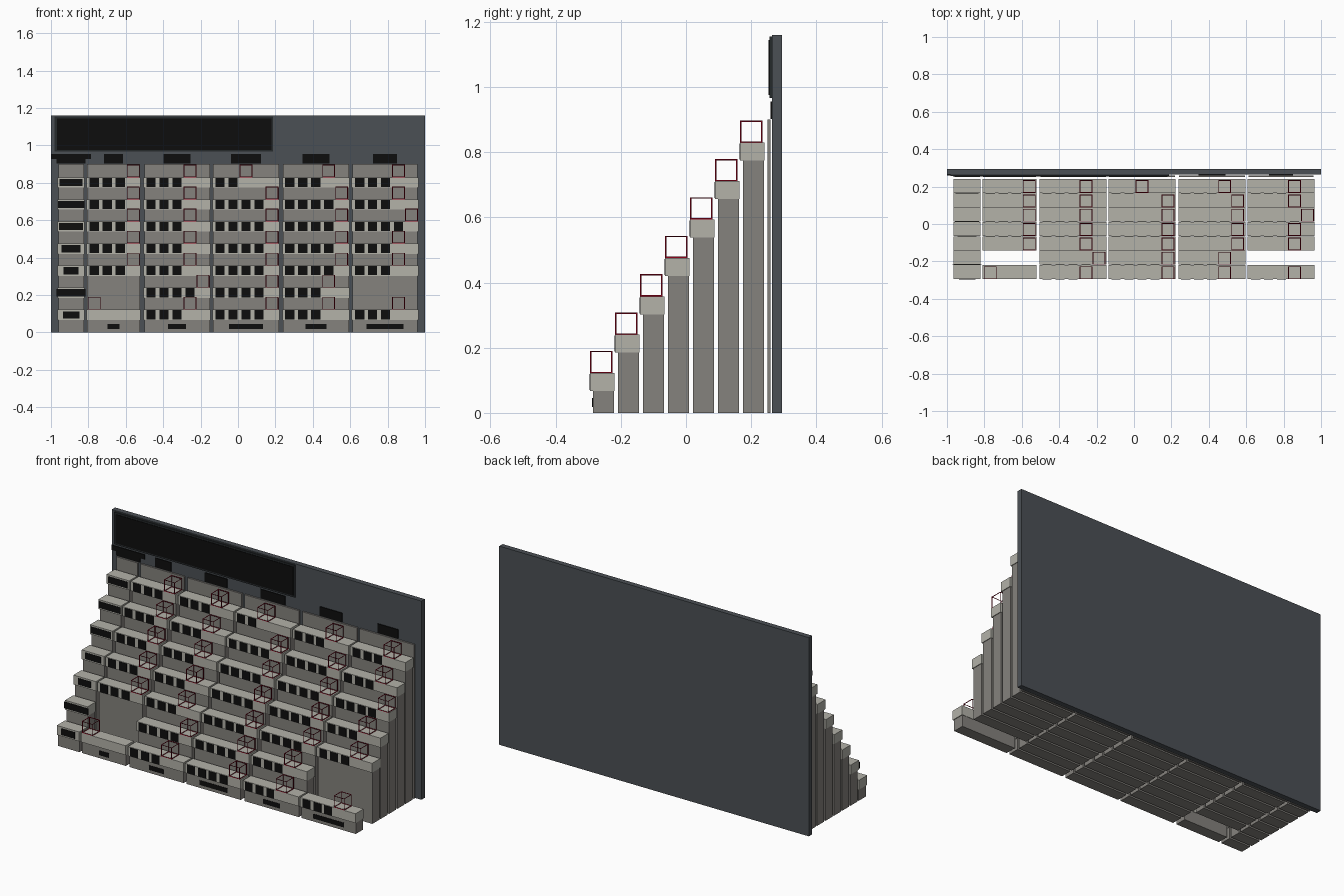
import bpy
import bmesh
from mathutils import Matrix, Vector

cube = bpy.data.objects.get("Cube")
if cube:
    bpy.data.objects.remove(cube, do_unlink=True)


def material(name, hex_code):
    rgb = [int(hex_code[i:i + 2], 16) / 255 for i in (0, 2, 4)]
    lin = [c / 12.92 if c < 0.04045 else ((c + 0.055) / 1.055) ** 2.4 for c in rgb]
    m = bpy.data.materials.new(name)
    m.use_nodes = True
    m.diffuse_color = (*lin, 1)
    m.node_tree.nodes["Principled BSDF"].inputs["Base Color"].default_value = (*lin, 1)
    return m


STONE = material("pale stone", "B3B2A9")
GREY = material("warm grey", "85827D")
SLATE = material("slate board", "4B5055")
FRAME = material("dark frame", "25292B")
BLACK = material("black", "0D0D0D")
RED = material("dark red", "850018")


def boxes(name, mat, extents):
    """One object made of boxes, each given as (x0, x1, y0, y1, z0, z1)."""
    bm = bmesh.new()
    for x0, x1, y0, y1, z0, z1 in extents:
        centre = Vector((x0 + x1, y0 + y1, z0 + z1)) / 2
        size = (x1 - x0, y1 - y0, z1 - z0)
        bmesh.ops.create_cube(bm, size=1, matrix=Matrix.Translation(centre) @ Matrix.Diagonal((*size, 1)))
    mesh = bpy.data.meshes.new(name)
    bm.to_mesh(mesh)
    bm.free()
    mesh.materials.append(mat)
    obj = bpy.data.objects.new(name, mesh)
    bpy.context.collection.objects.link(obj)
    return obj


# Layout: rows step back and up, each column holds slots in a line
ROW_DY, ROW_DZ, SLOT, CUBE = 0.0767, 0.1178, 0.0695, 0.068
BOARD_Y = 0.264

# Column: x range, first slot, marker slot in each row from the front (None = no step)
COLUMNS = [
    (-0.81, -0.52, -0.768, (0, None, 3, 3, 3, 3, 3)),
    (-0.505, -0.147, -0.465, (3, 4, 3, 3, 3, 3, 3)),
    (-0.137, 0.222, -0.096, (4, 4, 4, 4, 4, 4, 2)),
    (0.237, 0.597, 0.276, (3, 3, 4, 4, 4, 4, 3)),
    (0.607, 0.965, 0.65, (3, None, 3, 3, 4, 3, 3)),
]
END_X = (-0.965, -0.82)
END_LABELS = (0.088, 0.155, 0.08, 0.102, 0.128, 0.142, 0.122)
BASE_LABELS = (0.064, 0.096, 0.182, 0.11, 0.198)
BOARD_LABELS = (0.102, 0.144, 0.16, 0.144, 0.13)


def row_origin(r):
    """Front y and cap bottom z of a row."""
    return -0.294 + r * ROW_DY, 0.067 + r * ROW_DZ


def steps(name, x0, x1, rows):
    """Risers and caps of one column, with its back panel."""
    risers, caps = [], []
    for r in rows:
        y, z = row_origin(r)
        risers.append((x0 + 0.004, x1 - 0.004, y + 0.008, y + 0.073, 0, z))
        caps.append((x0, x1, y, y + 0.075, z, z + 0.055))
    risers.append((x0 + 0.004, x1 - 0.004, 0.25, 0.26, 0, 0.9))
    boxes(name + "_risers", GREY, risers)
    boxes(name + "_caps", STONE, caps)


def plate(cx, width, y, z0, z1, depth=0.002):
    return (cx - width / 2, cx + width / 2, y - depth, y, z0, z1)


# Main columns with black plates, red wire markers and labels
for i, (x0, x1, first, slots) in enumerate(COLUMNS):
    name = f"column_{i + 1}"
    centre = (x0 + x1) / 2
    steps(name, x0, x1, [r for r, n in enumerate(slots) if n is not None])
    plates, markers = [], []
    for r, n in enumerate(slots):
        if n is None:
            continue
        y, z = row_origin(r)
        plates += [plate(first + k * SLOT, 0.05, y, z + 0.003, z + 0.052) for k in range(n)]
        cx, top = first + n * SLOT, z + 0.055
        markers.append((cx - CUBE / 2, cx + CUBE / 2, y, y + CUBE, top, top + CUBE))
    boxes(name + "_plates", BLACK, plates)
    wire = boxes(name + "_markers", RED, markers).modifiers.new("bars", "WIREFRAME")
    wire.thickness = 0.005
    wire.offset = -1
    boxes(name + "_labels", BLACK, [
        plate(centre, BASE_LABELS[i], row_origin(0)[0] + 0.008, 0.018, 0.045),
        plate(centre, BOARD_LABELS[i], BOARD_Y, 0.902, 0.955, 0.005)])

# Narrow end column with row labels
steps("end_column", *END_X, range(7))
end_x = sum(END_X) / 2
labels = []
for r, width in enumerate(END_LABELS):
    y, z = row_origin(r)
    labels.append(plate(end_x, width, y, z + 0.008, z + 0.046))
labels.append(plate(end_x, 0.215, BOARD_Y, 0.927, 0.955, 0.005))
labels.append(plate(end_x, 0.155, BOARD_Y, 0.902, 0.927, 0.005))
boxes("end_column_labels", BLACK, labels)

# Backboard with its framed black panel
boxes("backboard", SLATE, [(-1, 1, BOARD_Y, 0.295, 0, 1.16)])
boxes("sign_frame", FRAME, [(-0.98, 0.188, 0.256, BOARD_Y, 0.966, 1.154)])
boxes("sign_panel", BLACK, [(-0.967, 0.178, 0.253, 0.256, 0.976, 1.144)])
